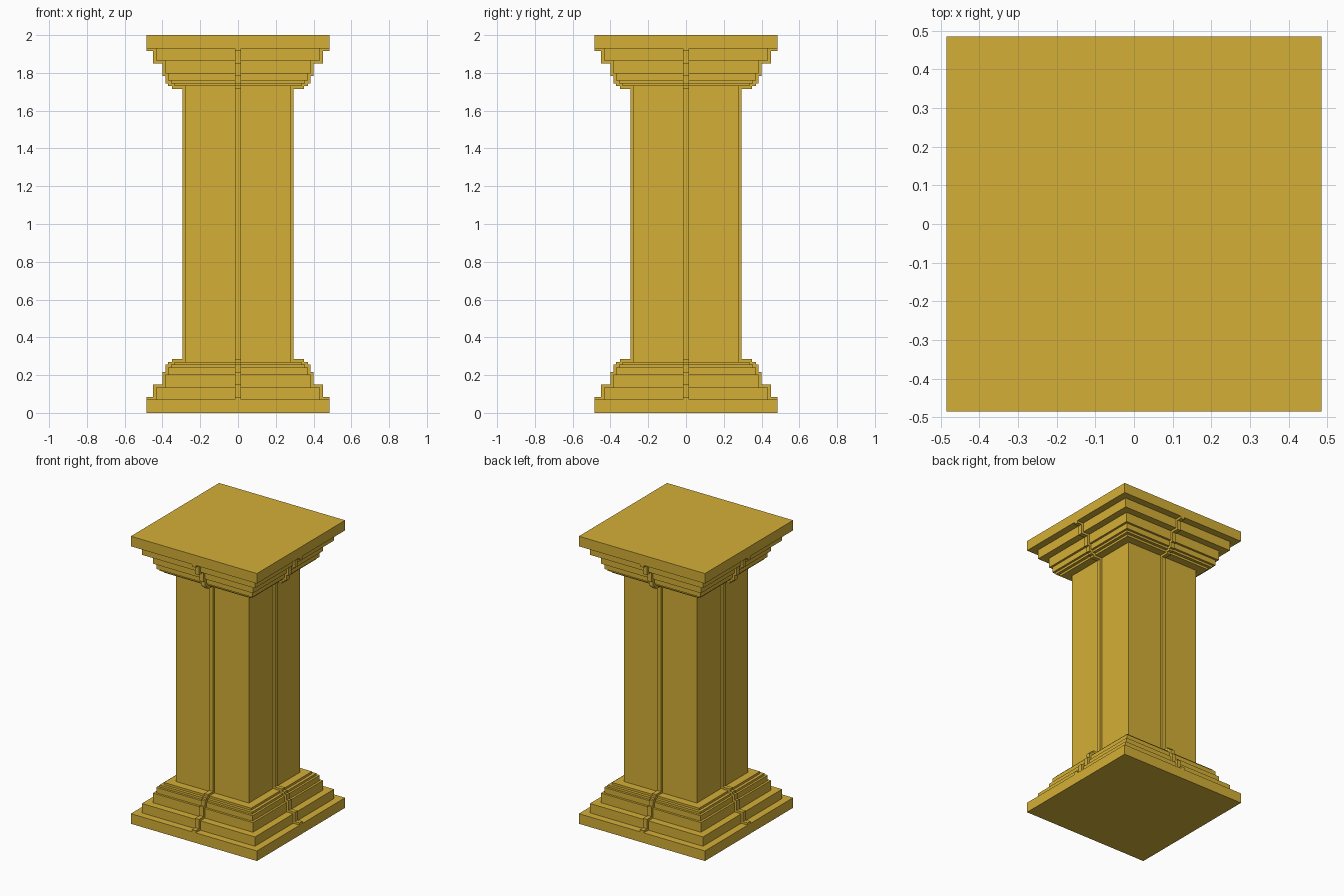
import bpy, bmesh

if "Cube" in bpy.data.objects:
    bpy.data.objects.remove(bpy.data.objects["Cube"])

gold = bpy.data.materials.new("gold")
gold.diffuse_color = (0.658, 0.429, 0.038, 1)
gold.use_nodes = True
gold.node_tree.nodes["Principled BSDF"].inputs["Base Color"].default_value = gold.diffuse_color

# (half width, top height) of each step, from the floor to the shaft
BODY = [(.485, .07), (.435, .135), (.385, .202), (.37, .24), (.355, .255), (.335, .27), (.28, 1)]
BAND = [(.485, .085), (.45, .15), (.40, .217), (.385, .255), (.37, .27), (.35, .285), (.295, 1)]


def outline(steps):
    """Stepped half outline, mirrored about mid height."""
    pts, z = [], 0
    for r, top in steps:
        pts.append((r, z))
        if top < 1:
            pts.append((r, top))
        z = top
    return pts + [(r, 2 - z) for r, z in reversed(pts)]


def finish(name, bm):
    bmesh.ops.recalc_face_normals(bm, faces=bm.faces)
    me = bpy.data.meshes.new(name)
    bm.to_mesh(me)
    bm.free()
    me.materials.append(gold)
    ob = bpy.data.objects.new(name, me)
    bpy.context.collection.objects.link(ob)
    return ob


# Square stepped column body
bm = bmesh.new()
rings = [[bm.verts.new((sx * r, sy * r, z)) for sx, sy in ((-1, -1), (1, -1), (1, 1), (-1, 1))]
         for r, z in outline(BODY)]
for a, b in zip(rings, rings[1:]):
    for i in range(4):
        j = (i + 1) % 4
        bm.faces.new((a[i], a[j], b[j], b[i]))
bm.faces.new(rings[0])
bm.faces.new(rings[-1])
column = finish("column", bm)


# Thin raised bands down the middle of each side
def band(name, along_x):
    bm = bmesh.new()
    half = outline(BAND)
    pts = half + [(-r, z) for r, z in reversed(half)]
    w = .015
    f = bm.faces.new([bm.verts.new((r, -w, z) if along_x else (-w, r, z)) for r, z in pts])
    ext = bmesh.ops.extrude_face_region(bm, geom=[f])
    move = (0, 2 * w, 0) if along_x else (2 * w, 0, 0)
    bmesh.ops.translate(bm, vec=move, verts=[v for v in ext["geom"] if isinstance(v, bmesh.types.BMVert)])
    return finish(name, bm)


# Weld the bands into the column
for name, along_x in (("side_band", True), ("front_band", False)):
    b = band(name, along_x)
    mod = column.modifiers.new("union", "BOOLEAN")
    mod.operation, mod.solver, mod.object = "UNION", "EXACT", b
    bpy.context.view_layer.objects.active = column
    bpy.ops.object.modifier_apply(modifier=mod.name)
    bpy.data.objects.remove(b)
